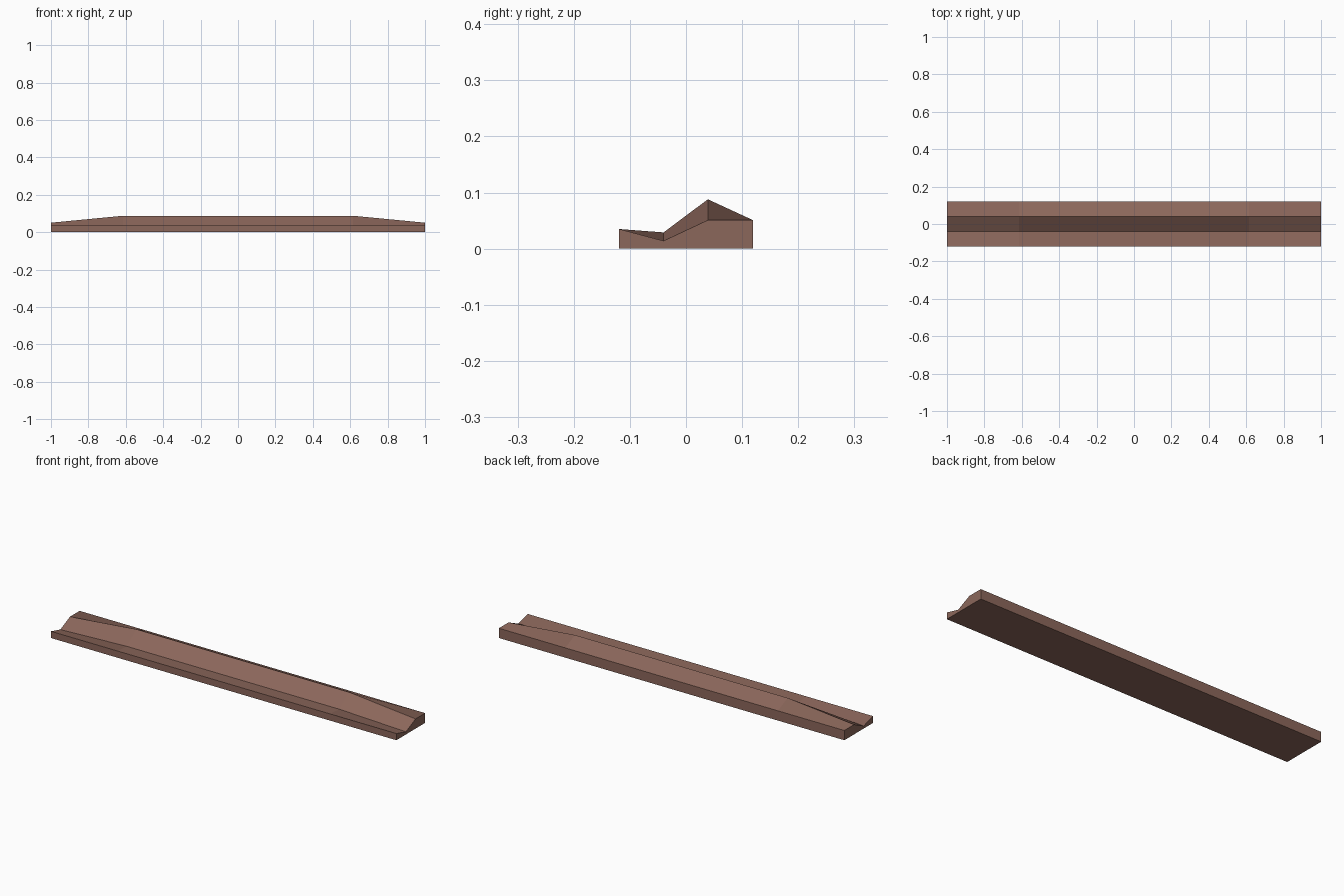
import bpy, bmesh

if "Cube" in bpy.data.objects:
    bpy.data.objects.remove(bpy.data.objects["Cube"])

wood = bpy.data.materials.new("brown")
wood.diffuse_color = (0.26, 0.135, 0.104, 1)
wood.use_nodes = True
wood.node_tree.nodes["Principled BSDF"].inputs["Base Color"].default_value = wood.diffuse_color

# Cross-section (y, z) at the middle and at the tapered ends
def section(valley, ridge):
    return [(-0.119, 0), (-0.119, 0.035), (-0.04, valley),
            (0.039, ridge), (0.119, 0.051), (0.119, 0)]

middle = section(0.029, 0.088)
end = section(0.014, 0.051)

# Loft the ridged strip along x
bm = bmesh.new()
stations = [(-1, end), (-0.615, middle), (0.615, middle), (1, end)]
rings = [[bm.verts.new((x, y, z)) for y, z in prof] for x, prof in stations]
for a, b in zip(rings, rings[1:]):
    for i in range(6):
        j = (i + 1) % 6
        bm.faces.new((a[i], b[i], b[j], a[j]))
bm.faces.new(rings[0])
bm.faces.new(rings[-1])
bmesh.ops.recalc_face_normals(bm, faces=bm.faces)

mesh = bpy.data.meshes.new("ridged_strip")
bm.to_mesh(mesh)
bm.free()
mesh.materials.append(wood)
strip = bpy.data.objects.new("ridged_strip", mesh)
bpy.context.collection.objects.link(strip)
